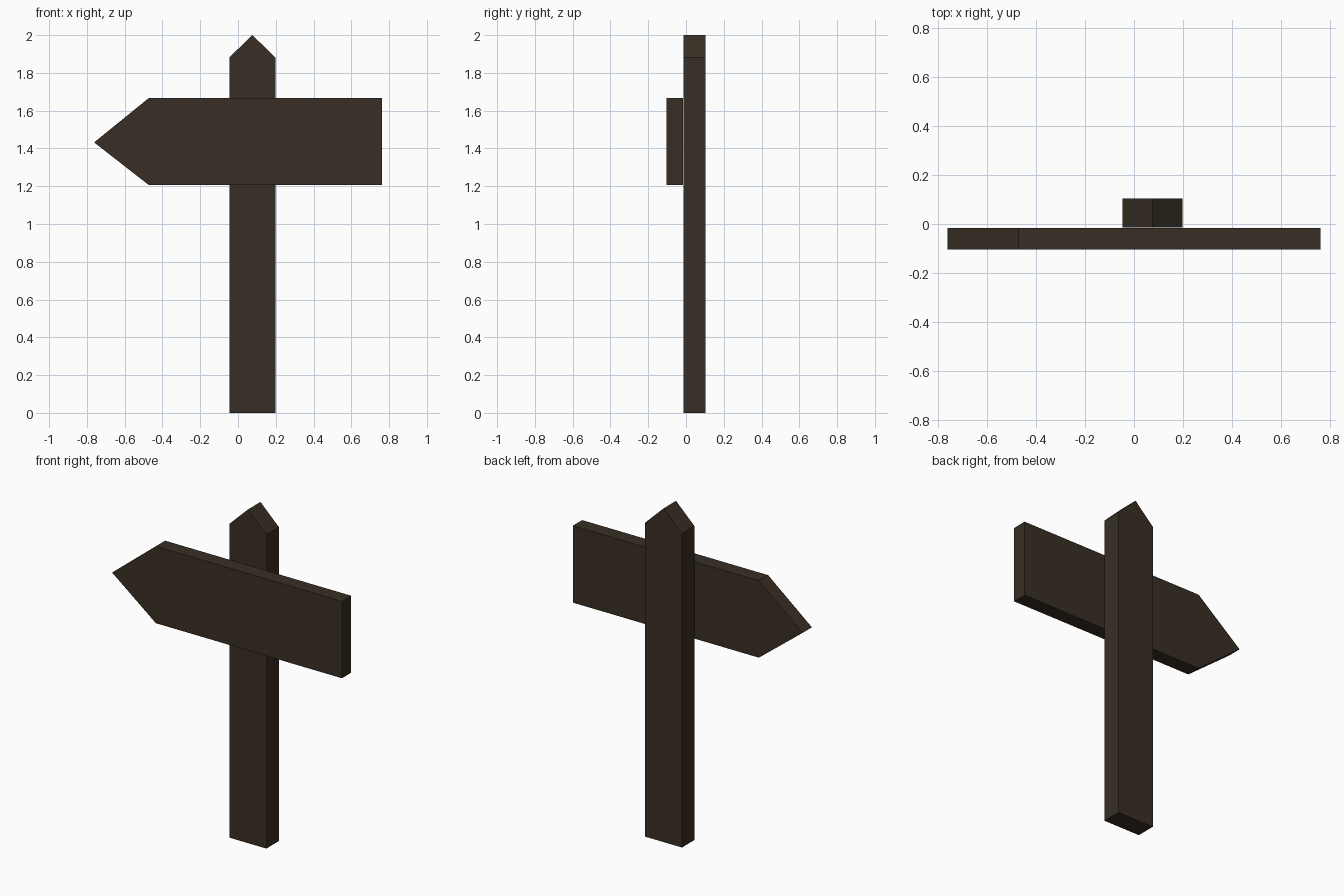
import bpy, bmesh
from mathutils import Vector

if "Cube" in bpy.data.objects:
    bpy.data.objects.remove(bpy.data.objects["Cube"])

wood = bpy.data.materials.new("dark brown wood")
wood.diffuse_color = (0.040, 0.028, 0.018, 1)
wood.use_nodes = True
wood.node_tree.nodes["Principled BSDF"].inputs["Base Color"].default_value = wood.diffuse_color


def plank(name, outline, y_front, y_back):
    """Extrude a front (x, z) outline from y_front to y_back."""
    bm = bmesh.new()
    face = bm.faces.new([bm.verts.new((x, y_front, z)) for x, z in outline])
    ext = bmesh.ops.extrude_face_region(bm, geom=[face])
    moved = [v for v in ext["geom"] if isinstance(v, bmesh.types.BMVert)]
    bmesh.ops.translate(bm, verts=moved, vec=Vector((0, y_back - y_front, 0)))
    bmesh.ops.recalc_face_normals(bm, faces=bm.faces)
    mesh = bpy.data.meshes.new(name)
    bm.to_mesh(mesh)
    bm.free()
    mesh.materials.append(wood)
    obj = bpy.data.objects.new(name, mesh)
    bpy.context.collection.objects.link(obj)
    return obj


# Upright post with a pointed top
plank("post", [(-0.046, 0), (0.198, 0), (0.198, 1.882), (0.076, 2.0), (-0.046, 1.882)],
      -0.014, 0.104)

# Arrow board pointing left, fixed to the front of the post
plank("arrow_board", [(-0.762, 1.432), (-0.472, 1.206), (0.762, 1.206),
                      (0.762, 1.667), (-0.472, 1.667)],
      -0.104, -0.016)
